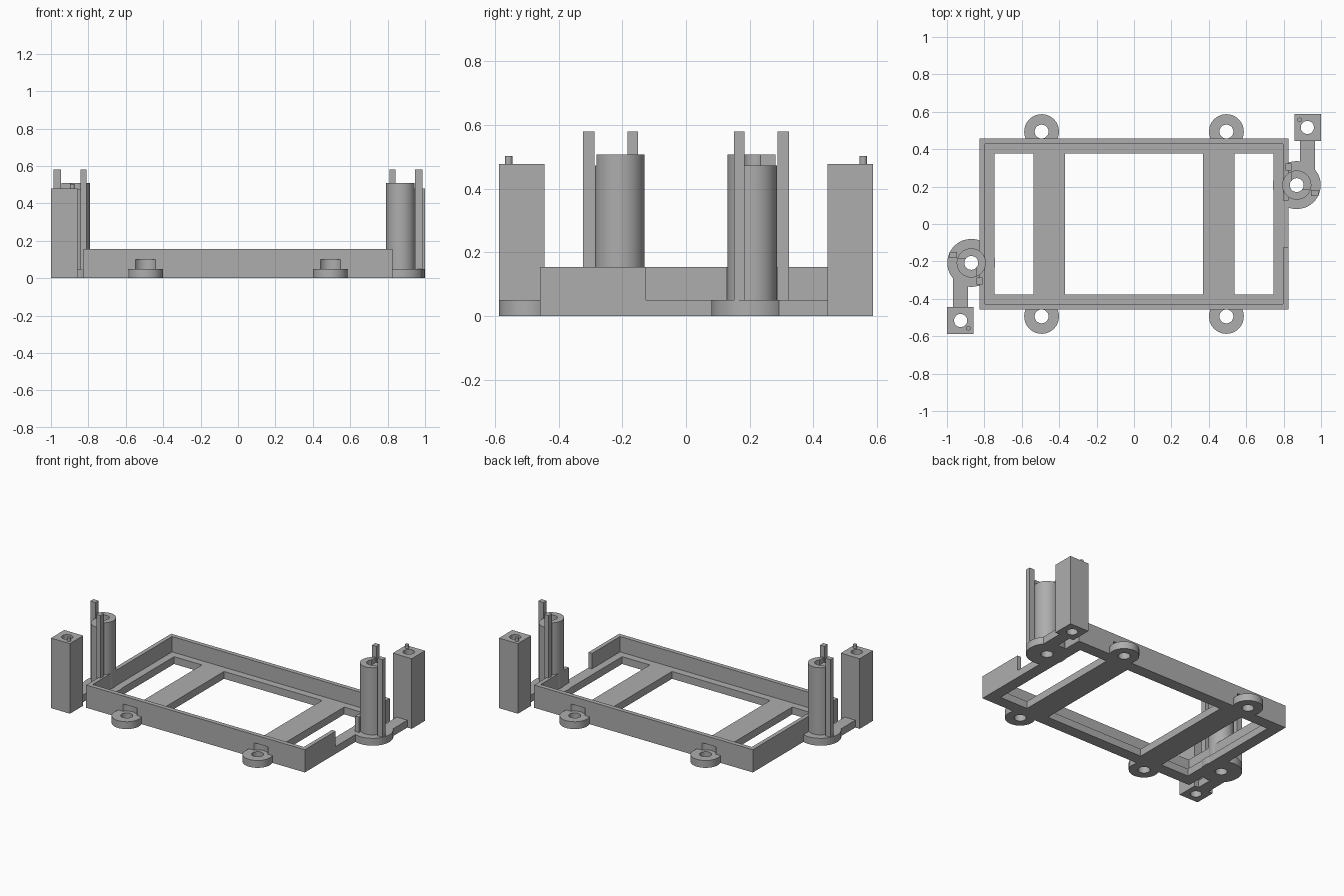
import bpy
import math
from mathutils import Matrix

default = bpy.data.objects.get("Cube")
if default:
    bpy.data.objects.remove(default, do_unlink=True)

grey = bpy.data.materials.new("plain grey")
grey.use_nodes = True
grey.diffuse_color = (0.42, 0.42, 0.42, 1)
grey.node_tree.nodes["Principled BSDF"].inputs["Base Color"].default_value = grey.diffuse_color


def finish(obj, name):
    obj.name = name
    obj.data.materials.clear()
    obj.data.materials.append(grey)
    return obj


def box(name, x, y, z):
    """Box from (min, max) ranges."""
    ranges = (x, y, z)
    bpy.ops.mesh.primitive_cube_add(size=1)
    obj = bpy.context.object
    centre = Matrix.Translation([(a + b) / 2 for a, b in ranges])
    scale = Matrix.Diagonal([b - a for a, b in ranges] + [1])
    obj.data.transform(centre @ scale)
    return finish(obj, name)


def cylinder(name, x, y, radius, z, sides=64):
    bpy.ops.mesh.primitive_cylinder_add(vertices=sides, radius=radius, depth=z[1] - z[0])
    obj = bpy.context.object
    obj.data.transform(Matrix.Translation((x, y, (z[0] + z[1]) / 2)))
    return finish(obj, name)


def combine(obj, others, operation):
    """Apply a boolean with each helper solid, then remove the helper."""
    for other in others:
        mod = obj.modifiers.new("Boolean", "BOOLEAN")
        mod.operation = operation
        mod.solver = "EXACT"
        mod.object = other
        bpy.ops.object.select_all(action="DESELECT")
        bpy.context.view_layer.objects.active = obj
        obj.select_set(True)
        bpy.ops.object.modifier_apply(modifier=mod.name)
        bpy.data.objects.remove(other, do_unlink=True)
    return obj


def cut(obj, *others):
    return combine(obj, others, "DIFFERENCE")


def join(obj, *others):
    return combine(obj, others, "UNION")


FLOOR = 0.05
RIM = 0.155
THROUGH = (-0.1, 0.8)

# Tray: rim, ledge, two cross bars and a notch in one end wall
tray = box("tray_frame", (-0.825, 0.825), (-0.458, 0.458), (0, RIM))
cut(tray,
    box("pocket", (-0.797, 0.797), (-0.428, 0.428), (FLOOR, 0.3)),
    box("end_notch", (0.78, 0.9), (-0.125, 0.125), (FLOOR, 0.3)))
for x in ((-0.747, -0.537), (-0.37, 0.37), (0.537, 0.747)):
    cut(tray, box("opening", x, (-0.378, 0.378), THROUGH))

# Four screw tabs with clearance recesses in the long walls
for sx in (-1, 1):
    for sy in (-1, 1):
        x, y = sx * 0.494, sy * 0.494
        join(tray, cylinder("screw_tab", x, y, 0.093, (0, FLOOR)))
        cut(tray,
            cylinder("head_recess", x, y, 0.064, (FLOOR, 0.1)),
            cylinder("screw_hole", x, y, 0.037, (-0.1, 0.08)))

# Corner support: foot, arm, tube and square pillar
cx, cy = 0.87, 0.208
support = cylinder("corner_support", cx, cy, 0.128, (0, FLOOR))
join(support,
     box("arm", (0.887, 0.967), (0.25, 0.5), (0, FLOOR)),
     cylinder("tube", cx, cy, 0.078, (0, 0.508)),
     box("square_pillar", (0.857, 1.0), (0.444, 0.587), (0, 0.478)))

# Board seat and bores
cut(support,
    box("board_seat", (0.843, 1.1), (0.184, 0.4), (0.473, 0.7)),
    cylinder("tube_bore", cx, cy, 0.037, THROUGH),
    cylinder("pillar_bore", 0.927, 0.516, 0.035, THROUGH))

# Board guide posts and locating pin
guide_a = box("guide_post_a", (0.81, 0.843), (0.287, 0.323), (0, 0.58))
guide_b = box("guide_post_b", (0.947, 0.986), (0.15, 0.183), (0, 0.58))
pin = cylinder("locating_pin", 0.886, 0.557, 0.012, (0.47, 0.503), 24)

# The opposite corner repeats the support, turned half way round
half_turn = Matrix.Rotation(math.pi, 4, "Z")
parts = [support, guide_a, guide_b, pin]
for part in list(parts):
    twin = part.copy()
    twin.data = part.data.copy()
    twin.data.transform(half_turn)
    twin.name = "opposite_" + part.name
    bpy.context.collection.objects.link(twin)
    parts.append(twin)

# Smooth round surfaces, keep corners sharp
bpy.ops.object.select_all(action="DESELECT")
for part in parts + [tray]:
    part.select_set(True)
bpy.context.view_layer.objects.active = tray
bpy.ops.object.shade_smooth_by_angle(angle=math.radians(30))
